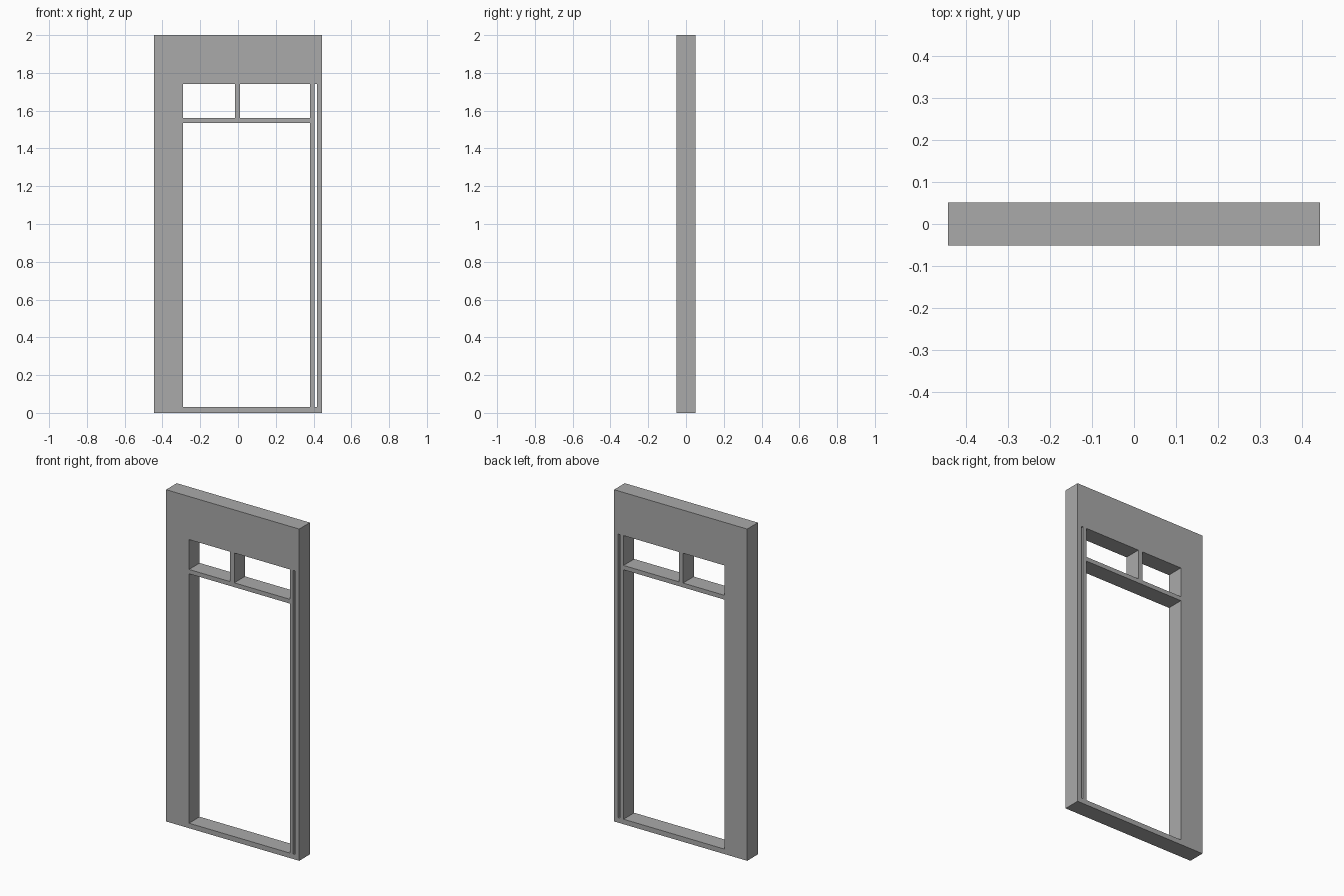
import bpy, bmesh
from math import radians

cube = bpy.data.objects.get("Cube")
if cube:
    bpy.data.objects.remove(cube, do_unlink=True)

HALF_DEPTH = 0.051

# Plain grey material
grey = bpy.data.materials.new("plain_grey")
grey.use_nodes = True
colour = (0.4, 0.4, 0.4, 1)
grey.diffuse_color = colour
grey.node_tree.nodes["Principled BSDF"].inputs["Base Color"].default_value = colour

# Panel outline first, then its openings: left, right, bottom, top
rectangles = {
    "outer_edge": (-0.444, 0.444, 0, 2),
    "doorway": (-0.291, 0.381, 0.03, 1.534),
    "transom_right": (-0.291, -0.016, 1.56, 1.74),
    "transom_left": (0.011, 0.381, 1.56, 1.74),
    "side_slit": (0.404, 0.417, 0.03, 1.74),
}

# Filled profile with holes, extruded to the frame depth
profile = bpy.data.curves.new("door_frame", "CURVE")
profile.dimensions = "2D"
profile.fill_mode = "BOTH"
profile.extrude = HALF_DEPTH
for left, right, bottom, top in rectangles.values():
    spline = profile.splines.new("POLY")
    spline.points.add(3)
    corners = ((left, bottom), (right, bottom), (right, top), (left, top))
    for point, (x, z) in zip(spline.points, corners):
        point.co = (x, z, 0, 1)
    spline.use_cyclic_u = True

frame = bpy.data.objects.new("door_frame", profile)
bpy.context.collection.objects.link(frame)
frame.rotation_euler.x = radians(90)

# Turn the profile into one welded solid standing upright
bpy.ops.object.select_all(action="DESELECT")
frame.select_set(True)
bpy.context.view_layer.objects.active = frame
bpy.ops.object.convert(target="MESH")
frame = bpy.context.object
bpy.ops.object.transform_apply(location=False, rotation=True, scale=False)
bm = bmesh.new()
bm.from_mesh(frame.data)
bmesh.ops.remove_doubles(bm, verts=bm.verts, dist=0.0005)
bmesh.ops.recalc_face_normals(bm, faces=bm.faces)
for face in bm.faces:
    face.smooth = False
    face.material_index = 0
bm.to_mesh(frame.data)
bm.free()
frame.data.materials.clear()
frame.data.materials.append(grey)
